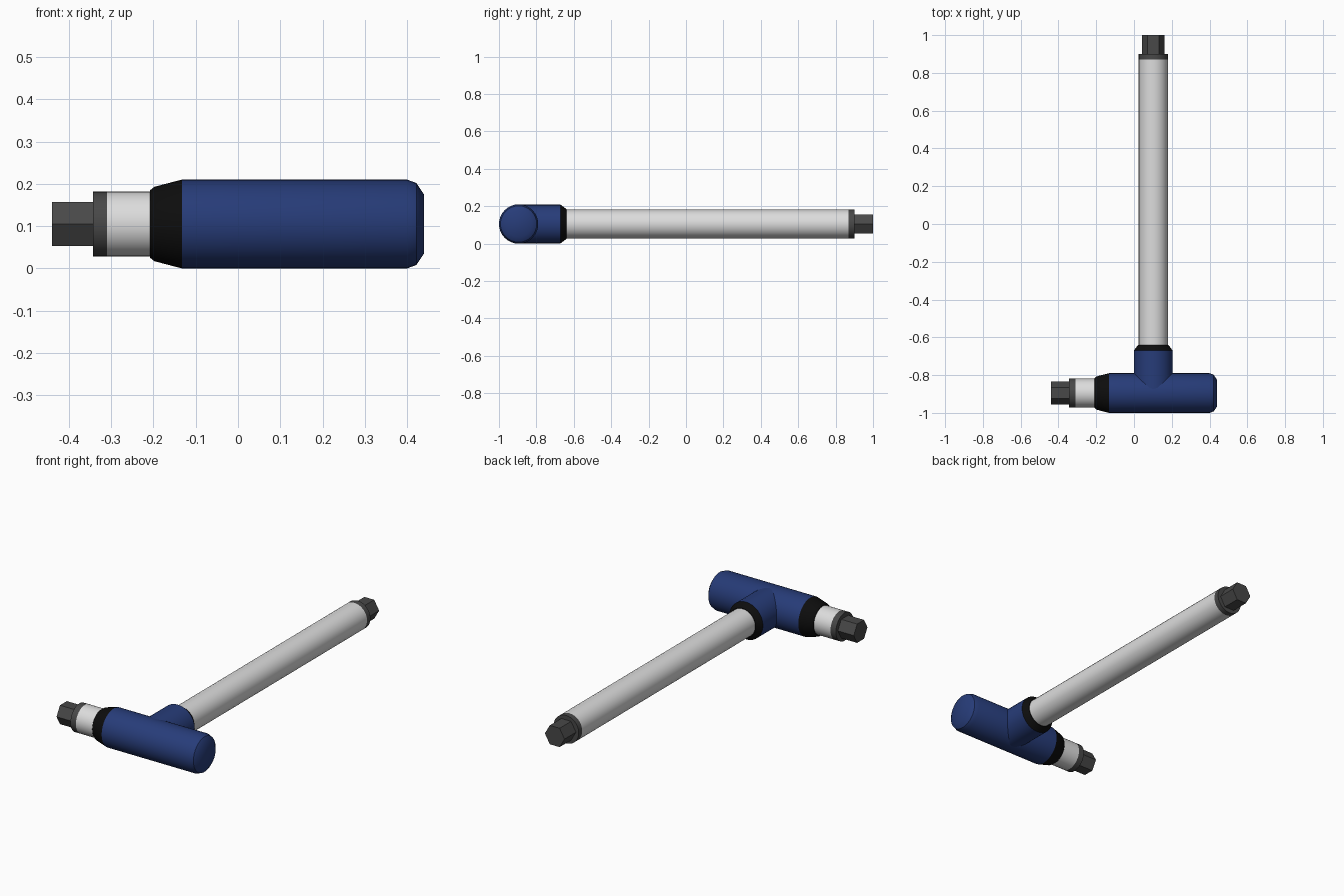
import bpy, bmesh, math
from mathutils import Matrix, Vector

cube = bpy.data.objects.get("Cube")
if cube:
    bpy.data.objects.remove(cube, do_unlink=True)


def material(name, colour):
    m = bpy.data.materials.new(name)
    m.use_nodes = True
    m.diffuse_color = (*colour, 1)
    bsdf = next(n for n in m.node_tree.nodes if n.type == 'BSDF_PRINCIPLED')
    bsdf.inputs["Base Color"].default_value = (*colour, 1)
    return m


BLUE = material("grip blue", (0.02, 0.045, 0.19))
BLACK = material("rubber black", (0.004, 0.004, 0.004))
SILVER = material("bright steel", (0.72, 0.72, 0.72))
DARK = material("dark steel", (0.065, 0.065, 0.065))

CENTRE_Z = 0.105
GRIP_Y = -0.895
SHAFT_X = 0.102
ROD = 0.077


def place(axis):
    """Matrix taking local z to the grip axis (x) or the shaft axis (y)."""
    if axis == 'X':
        cols, origin = ((0, 1, 0), (0, 0, 1), (1, 0, 0)), (0, GRIP_Y, CENTRE_Z)
    else:
        cols, origin = ((0, 0, 1), (1, 0, 0), (0, 1, 0)), (SHAFT_X, 0, CENTRE_Z)
    rot = Matrix(cols).transposed().to_4x4()
    return Matrix.Translation(Vector(origin)) @ rot


def lathe(name, axis, profile, mat, sides=32, phase=0.0, smooth=True):
    """Closed solid swept round an axis from (position, radius) pairs."""
    bm = bmesh.new()
    rings = []
    for pos, r in profile:
        angles = [phase + math.tau * i / sides for i in range(sides)]
        rings.append([bm.verts.new((r * math.cos(a), r * math.sin(a), pos)) for a in angles])
    for low, high in zip(rings, rings[1:]):
        for i in range(sides):
            j = (i + 1) % sides
            bm.faces.new((low[i], low[j], high[j], high[i]))
    bm.faces.new(rings[0][::-1])
    bm.faces.new(rings[-1])
    bm.transform(place(axis))
    bmesh.ops.recalc_face_normals(bm, faces=bm.faces)
    mesh = bpy.data.meshes.new(name)
    bm.to_mesh(mesh)
    bm.free()
    mesh.materials.append(mat)
    obj = bpy.data.objects.new(name, mesh)
    bpy.context.collection.objects.link(obj)
    if smooth:
        bpy.ops.object.select_all(action='DESELECT')
        obj.select_set(True)
        bpy.context.view_layer.objects.active = obj
        bpy.ops.object.shade_smooth_by_angle(angle=math.radians(35))
    return obj


# T-shaped grip: crossbar and stem
lathe("grip_crossbar", 'X',
      [(-0.133, 0.105), (0.40, 0.105), (0.422, 0.097), (0.44, 0.07)], BLUE)
lathe("grip_stem", 'Y', [(GRIP_Y, 0.103), (-0.67, 0.103)], BLUE)

# Black end collars of the grip
lathe("crossbar_collar", 'X', [(-0.208, 0.08), (-0.198, 0.088), (-0.133, 0.105)], BLACK)
lathe("stem_collar", 'Y', [(-0.67, 0.103), (-0.64, 0.08)], BLACK)

# Steel rods
lathe("short_rod", 'X', [(-0.31, ROD), (-0.208, ROD)], SILVER)
lathe("long_shaft", 'Y', [(-0.64, ROD), (0.87, ROD)], SILVER)

# Dark shoulders and hexagonal tips, with flats facing up and down
HEX = 0.06
for label, axis, inner, shoulder, tip, phase in (
        ("short", 'X', -0.31, -0.343, -0.44, 0.0),
        ("long", 'Y', 0.87, 0.90, 1.0, math.pi / 2)):
    lathe(label + "_shoulder", axis, [(inner, ROD), (shoulder, ROD)], DARK)
    lathe(label + "_hex_tip", axis, [(shoulder, HEX), (tip, HEX)], DARK,
          sides=6, phase=phase, smooth=False)
